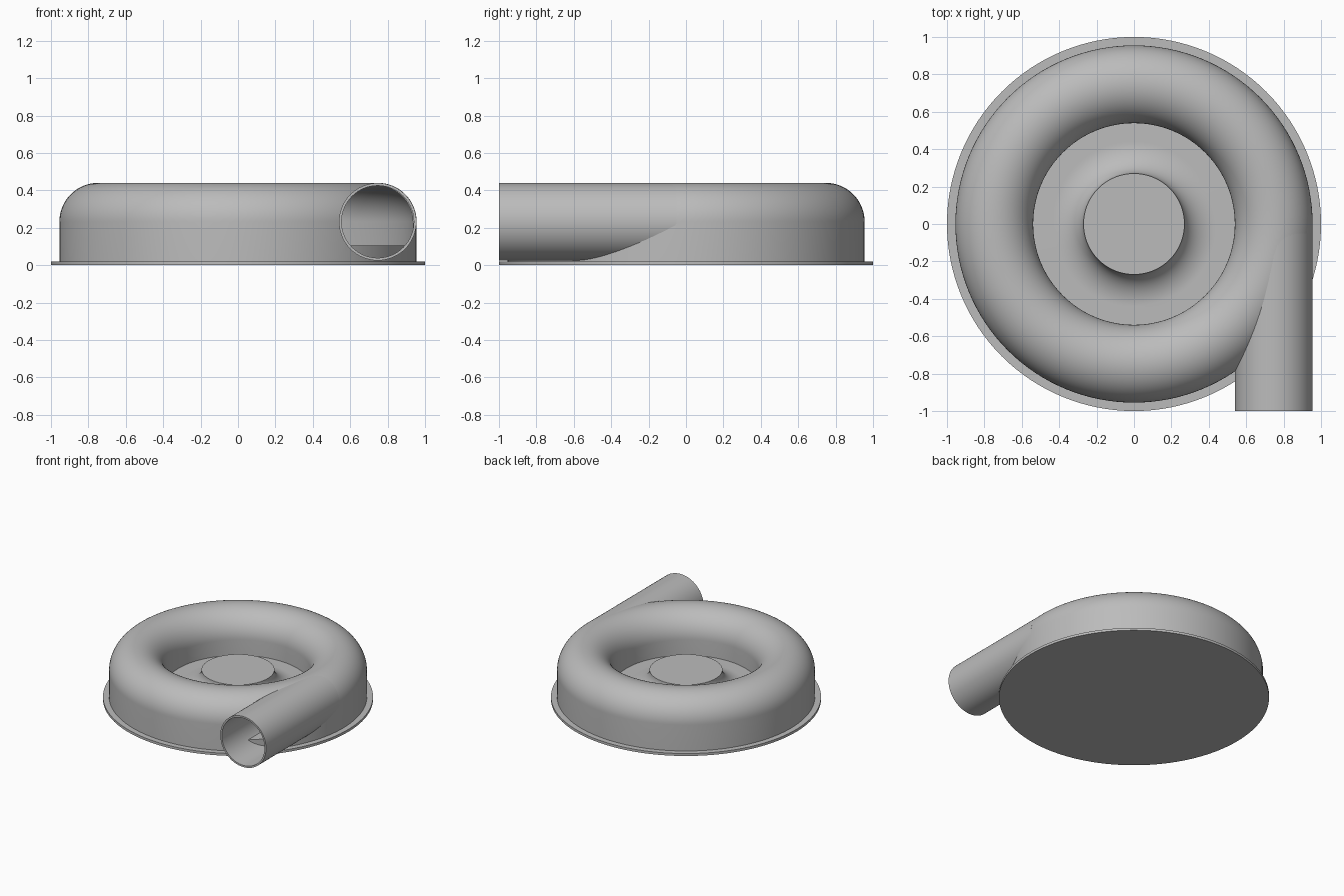
import bpy, bmesh, math
from mathutils import Matrix

cube = bpy.data.objects.get("Cube")
if cube:
    bpy.data.objects.remove(cube, do_unlink=True)

grey = bpy.data.materials.new("plain_grey")
grey.use_nodes = True
colour = (0.5, 0.5, 0.5, 1)
grey.diffuse_color = colour
grey.node_tree.nodes["Principled BSDF"].inputs["Base Color"].default_value = colour

RING, TUBE, MID_Z, WALL = 0.747, 0.208, 0.232, 0.015
FLOOR_Z = 0.105


def lathe(name, profile, steps=128, matrix=None):
    """Revolve a closed loop of (radius, height) points around z."""
    bm = bmesh.new()
    rings = []
    for i in range(steps):
        a = 2 * math.pi * i / steps
        rings.append([bm.verts.new((r * math.cos(a), r * math.sin(a), z)) for r, z in profile])
    n = len(profile)
    for i in range(steps):
        p, q = rings[i], rings[(i + 1) % steps]
        for j in range(n):
            k = (j + 1) % n
            if profile[j][0] or profile[k][0]:
                bm.faces.new((p[j], q[j], q[k], p[k]))
    bmesh.ops.remove_doubles(bm, verts=bm.verts, dist=1e-5)
    bmesh.ops.recalc_face_normals(bm, faces=bm.faces)
    if matrix:
        bm.transform(matrix)
    mesh = bpy.data.meshes.new(name)
    bm.to_mesh(mesh)
    bm.free()
    mesh.materials.append(grey)
    ob = bpy.data.objects.new(name, mesh)
    bpy.context.collection.objects.link(ob)
    return ob


def arc(cr, cz, rr, rz, start, end, steps=20):
    """Points on an ellipse arc, angles in degrees."""
    angles = [math.radians(start + (end - start) * i / steps) for i in range(steps + 1)]
    return [(cr + rr * math.cos(a), cz + rz * math.sin(a)) for a in angles]


# Base plate with flange, raised floor and flared hub
hub_r, hub_z, flare = 0.27, 0.24, 0.17
hub_curve = arc(hub_r + flare, hub_z, flare, hub_z - FLOOR_Z, 180, 270)
base = lathe("base_plate_and_hub", [(0, 0), (1, 0), (1, 0.02), (0.945, 0.02), (0.945, FLOOR_Z)]
             + hub_curve[::-1] + [(0, hub_z)])

# Ring housing: rounded top with straight outer and inner walls
bore = TUBE - WALL
shell = lathe("ring_housing",
              [(RING + TUBE, 0.015)] + arc(RING, MID_Z, TUBE, TUBE, 0, 180, 40)
              + [(RING - TUBE, 0.1), (RING - bore, 0.1)]
              + arc(RING, MID_Z, bore, bore, 180, 0, 40) + [(RING + bore, 0.015)])

# Outlet pipe, tangent to the ring and open at the front
place = Matrix.Translation((RING, 0, MID_Z)) @ Matrix.Rotation(math.pi / 2, 4, "X")
outer = TUBE - 0.001
pipe = lathe("outlet_pipe", [(bore, 0.05), (outer, 0.05), (outer, 1), (bore, 1)], 64, place)

# Open the housing wall where the pipe enters
cutter = lathe("bore_cutter", [(0, 0.1), (bore, 0.1), (bore, 1.1), (0, 1.1)], 64, place)
cutter.hide_render = True
cut = shell.modifiers.new("bore", "BOOLEAN")
cut.operation = "DIFFERENCE"
cut.solver = "EXACT"
cut.object = cutter
bpy.context.view_layer.objects.active = shell
bpy.ops.object.modifier_apply(modifier=cut.name)
bpy.data.objects.remove(cutter, do_unlink=True)

# Smooth shading with crisp rims
bpy.ops.object.select_all(action="DESELECT")
for ob in (base, shell, pipe):
    ob.select_set(True)
bpy.ops.object.shade_smooth_by_angle(angle=math.radians(30))
